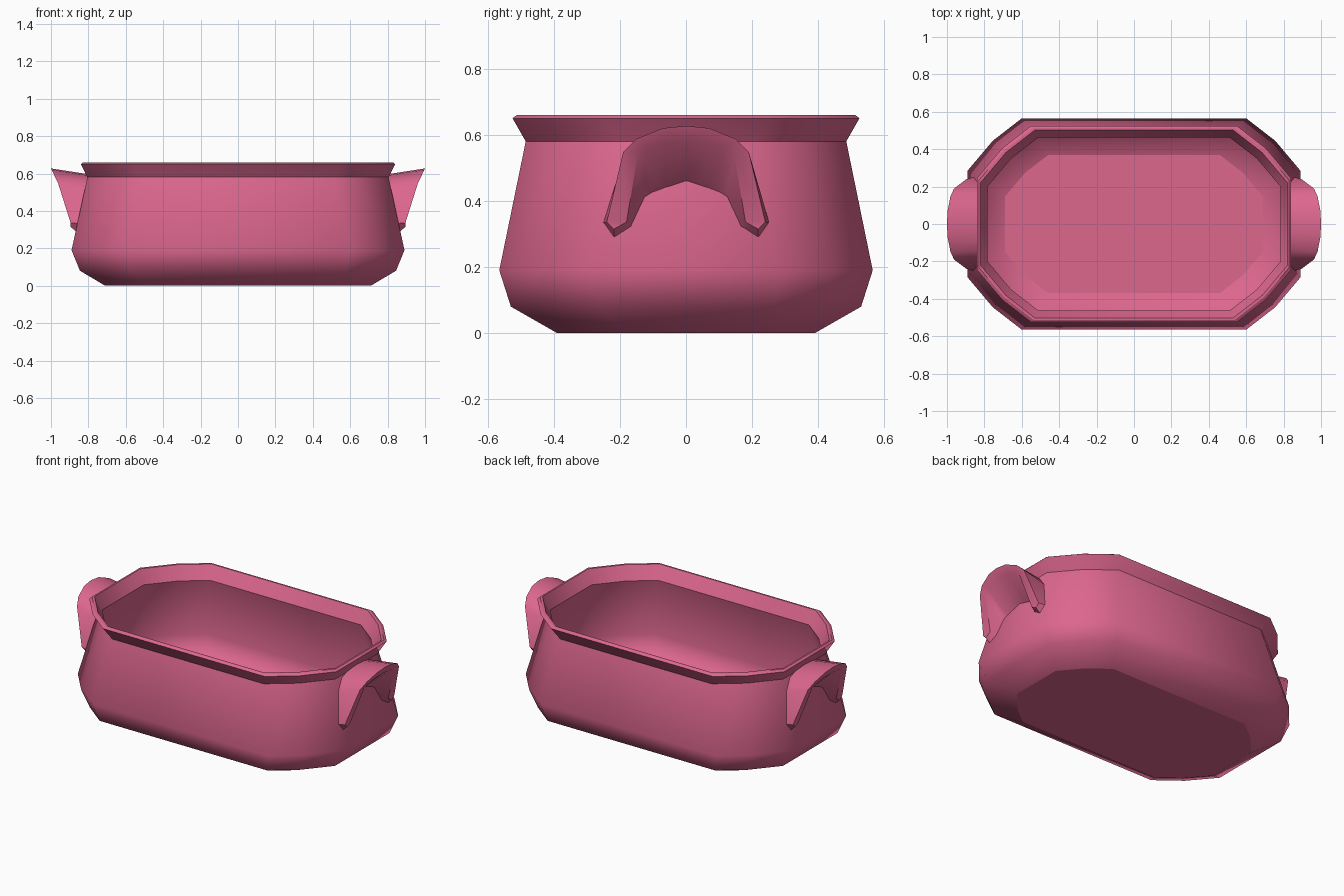
import bpy, bmesh

if "Cube" in bpy.data.objects:
    bpy.data.objects.remove(bpy.data.objects["Cube"])

mat = bpy.data.materials.new("pink_glaze")
mat.diffuse_color = (0.72, 0.135, 0.27, 1)
mat.use_nodes = True
mat.node_tree.nodes["Principled BSDF"].inputs["Base Color"].default_value = mat.diffuse_color


def finish(bm, name):
    bmesh.ops.recalc_face_normals(bm, faces=bm.faces)
    me = bpy.data.meshes.new(name)
    bm.to_mesh(me)
    bm.free()
    me.materials.append(mat)
    ob = bpy.data.objects.new(name, me)
    bpy.context.collection.objects.link(ob)
    return ob


def ring(hx, hy, k):
    """Rectangle outline with rounded-off corners, counter-clockwise."""
    q = [(hx, hy - .28 * k), (hx - .135 * k, hy - .12 * k), (hx - .29 * k, hy)]
    left = [(-x, y) for x, y in reversed(q)]
    return q + left + [(-x, -y) for x, y in q + left]


# Dish: half length, half width, height, corner size, crisp edge
profile = [
    (.71, .39, 0, .8, True), (.845, .53, .08, .95, False),
    (.89, .565, .19, 1, False), (.805, .485, .58, 1, True),
    (.84, .525, .65, 1, True), (.83, .512, .66, 1, True),
    (.82, .502, .66, 1, True), (.782, .462, .58, .93, True),
    (.865, .54, .20, .95, False), (.82, .505, .10, .92, False),
    (.69, .37, .03, .8, True),
]
bm = bmesh.new()
rows = [[bm.verts.new((x, y, z)) for x, y in ring(hx, hy, k)]
        for hx, hy, z, k, s in profile]
n = len(rows[0])
for a, b in zip(rows, rows[1:]):
    for i in range(n):
        j = (i + 1) % n
        bm.faces.new((a[i], a[j], b[j], b[i])).smooth = True
bm.faces.new(rows[0])
bm.faces.new(rows[-1])
for row, p in zip(rows, profile):
    if p[4]:
        for i in range(n):
            bm.edges.get((row[i], row[(i + 1) % n])).smooth = False
finish(bm, "dish")

# Handle sections (y, z): outer root, outer lip, inner lip, inner root
half = [
    [(.218, .285), (.218, .315), (.218, .315), (.218, .285)],
    [(.252, .333), (.24, .336), (.18, .336), (.164, .32)],
    [(.20, .50), (.19, .548), (.145, .545), (.124, .405)],
    [(.145, .565), (.15, .588), (.12, .562), (.10, .42)],
    [(.07, .588), (.07, .62), (.063, .575), (.058, .436)],
    [(0, .595), (0, .627), (0, .578), (0, .455)],
]
sections = half + [[(-y, z) for y, z in s] for s in reversed(half[:-1])]


def root_x(z):
    return .882 - (z - .19) * .22


def lip_x(z):
    return .895 + max(0, z - .41) * .484


def handle(name, side):
    bm = bmesh.new()
    st = [[bm.verts.new((side * (lip_x(z) if i in (1, 2) else root_x(z)), y, z))
           for i, (y, z) in enumerate(s)] for s in sections]
    for a, b in zip(st, st[1:]):
        for i in range(4):
            j = (i + 1) % 4
            bm.faces.new((a[i], a[j], b[j], b[i]))
    bmesh.ops.remove_doubles(bm, verts=bm.verts, dist=.0001)
    ob = finish(bm, name)
    bpy.ops.object.select_all(action='DESELECT')
    ob.select_set(True)
    bpy.context.view_layer.objects.active = ob
    bpy.ops.object.shade_smooth_by_angle(angle=.7)


handle("right_handle", 1)
handle("left_handle", -1)
